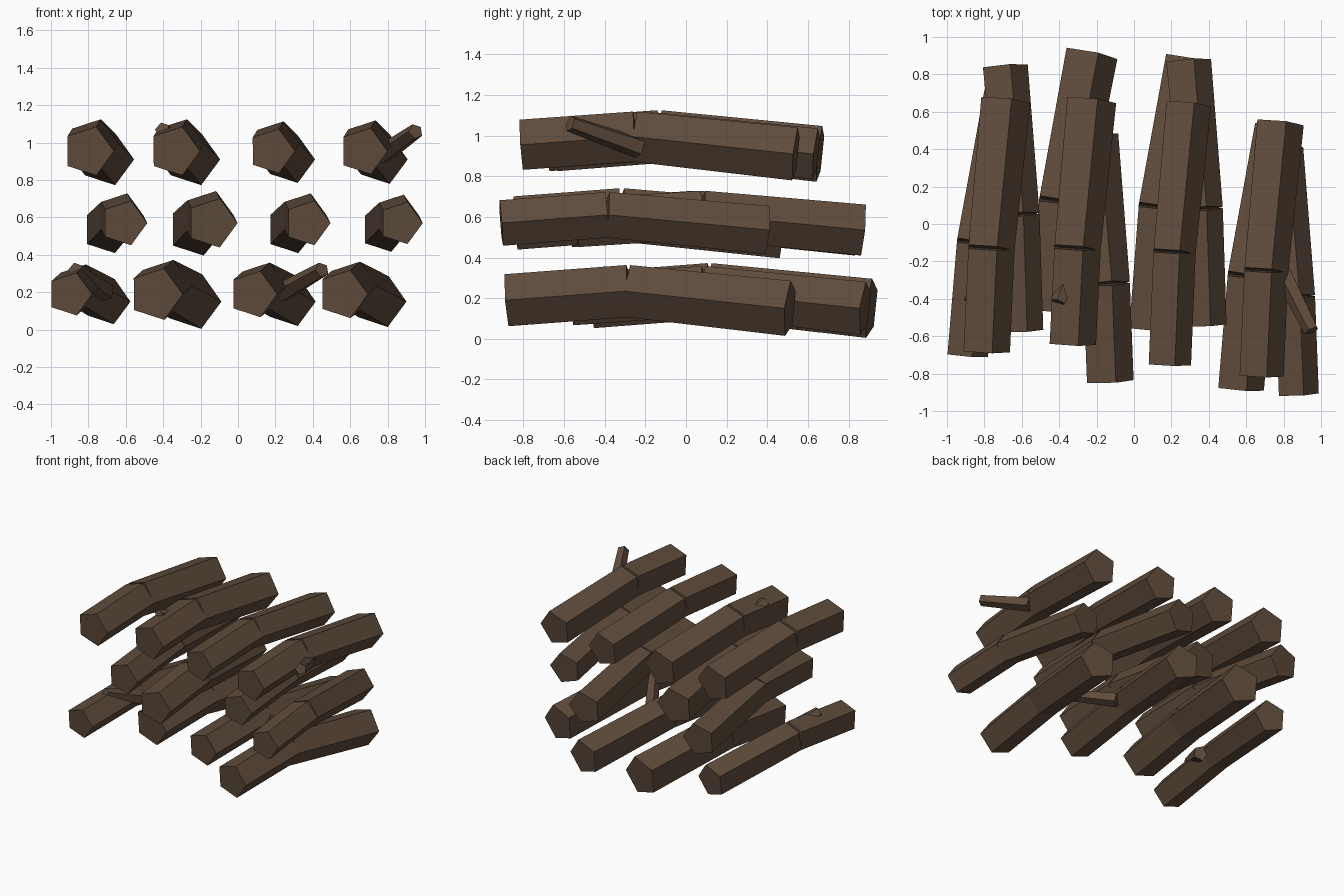
import bpy
import bmesh
from math import cos, sin, tau
from mathutils import Vector

cube = bpy.data.objects.get("Cube")
if cube:
    bpy.data.objects.remove(cube, do_unlink=True)

# Bark colour shared by every piece
bark = bpy.data.materials.new("dark_brown_bark")
bark.use_nodes = True
colour = (0.115, 0.072, 0.045, 1)
bark.diffuse_color = colour
shader = next(n for n in bark.node_tree.nodes if n.type == 'BSDF_PRINCIPLED')
shader.inputs["Base Color"].default_value = colour
shader.inputs["Roughness"].default_value = 0.9

SIDES = 5
UP = Vector((0, 0, 1))


def add_prism(bm, start, end, start_radius, end_radius):
    """Five-sided prism whose ends are square to its own axis."""
    axis = (end - start).normalized()
    side = axis.cross(UP).normalized()
    lift = side.cross(axis)
    rings = []
    for centre, radius in ((start, start_radius), (end, end_radius)):
        ring = []
        for i in range(SIDES):
            angle = tau * i / SIDES
            offset = side * cos(angle) + lift * sin(angle)
            ring.append(bm.verts.new(centre + offset * radius))
        rings.append(ring)
    near, far = rings
    bm.faces.new(near)
    bm.faces.new(far[::-1])
    for i in range(SIDES):
        j = (i + 1) % SIDES
        bm.faces.new((near[i], far[i], far[j], near[j]))


def finish(bm, name):
    bmesh.ops.recalc_face_normals(bm, faces=bm.faces)
    mesh = bpy.data.meshes.new(name)
    bm.to_mesh(mesh)
    bm.free()
    mesh.materials.append(bark)
    obj = bpy.data.objects.new(name, mesh)
    bpy.context.collection.objects.link(obj)


def make_log(name, front, bend, back, radius):
    # Two straight lengths meet at the bend and leave a split on top
    bm = bmesh.new()
    add_prism(bm, front, bend, radius, radius)
    add_prism(bm, bend, back, radius, radius * 1.06)
    finish(bm, name)


def make_branch(name, base, tip):
    bm = bmesh.new()
    add_prism(bm, Vector(base), Vector(tip), 0.055, 0.042)
    finish(bm, name)


# Each layer: heights at front, bend and back, sideways drift at bend and back,
# then logs as front x, front y, bend y, radius
layers = {
    "bottom": ((0.19, 0.235, 0.15), (0.05, 0.2), (
        (-0.9, -0.7, -0.1, 0.12), (-0.44, -0.46, 0.12, 0.145),
        (0.08, -0.56, 0.09, 0.13), (0.56, -0.88, -0.28, 0.135))),
    "middle": ((0.57, 0.61, 0.535), (-0.02, -0.09), (
        (-0.61, -0.57, 0.05, 0.125), (-0.14, -0.84, -0.32, 0.138),
        (0.37, -0.54, 0.08, 0.125), (0.87, -0.91, -0.39, 0.118))),
    "top": ((0.955, 0.995, 0.91), (0.025, 0.1), (
        (-0.8, -0.68, -0.13, 0.137), (-0.34, -0.64, -0.13, 0.137),
        (0.18, -0.75, -0.15, 0.125), (0.67, -0.81, -0.25, 0.13))),
}
BACK_LENGTH = 0.79

for layer, (heights, drift, logs) in layers.items():
    for number, (x, front_y, bend_y, radius) in enumerate(logs, 1):
        front = Vector((x, front_y, heights[0]))
        bend = Vector((x + drift[0], bend_y, heights[1]))
        back = Vector((x + drift[1], bend_y + BACK_LENGTH, heights[2]))
        make_log(f"{layer}_log_{number}", front, bend, back, radius)

# Broken branches pointing forwards and upwards
make_branch("top_right_branch_stub", (-0.28, -0.12, 0.95), (-0.405, -0.42, 1.07))
make_branch("top_left_branch", (0.78, -0.23, 0.94), (0.95, -0.57, 1.06))
make_branch("bottom_right_branch_stub", (-0.71, -0.1, 0.2), (-0.87, -0.42, 0.32))
make_branch("bottom_centre_branch", (0.24, 0.1, 0.2), (0.45, -0.24, 0.32))
